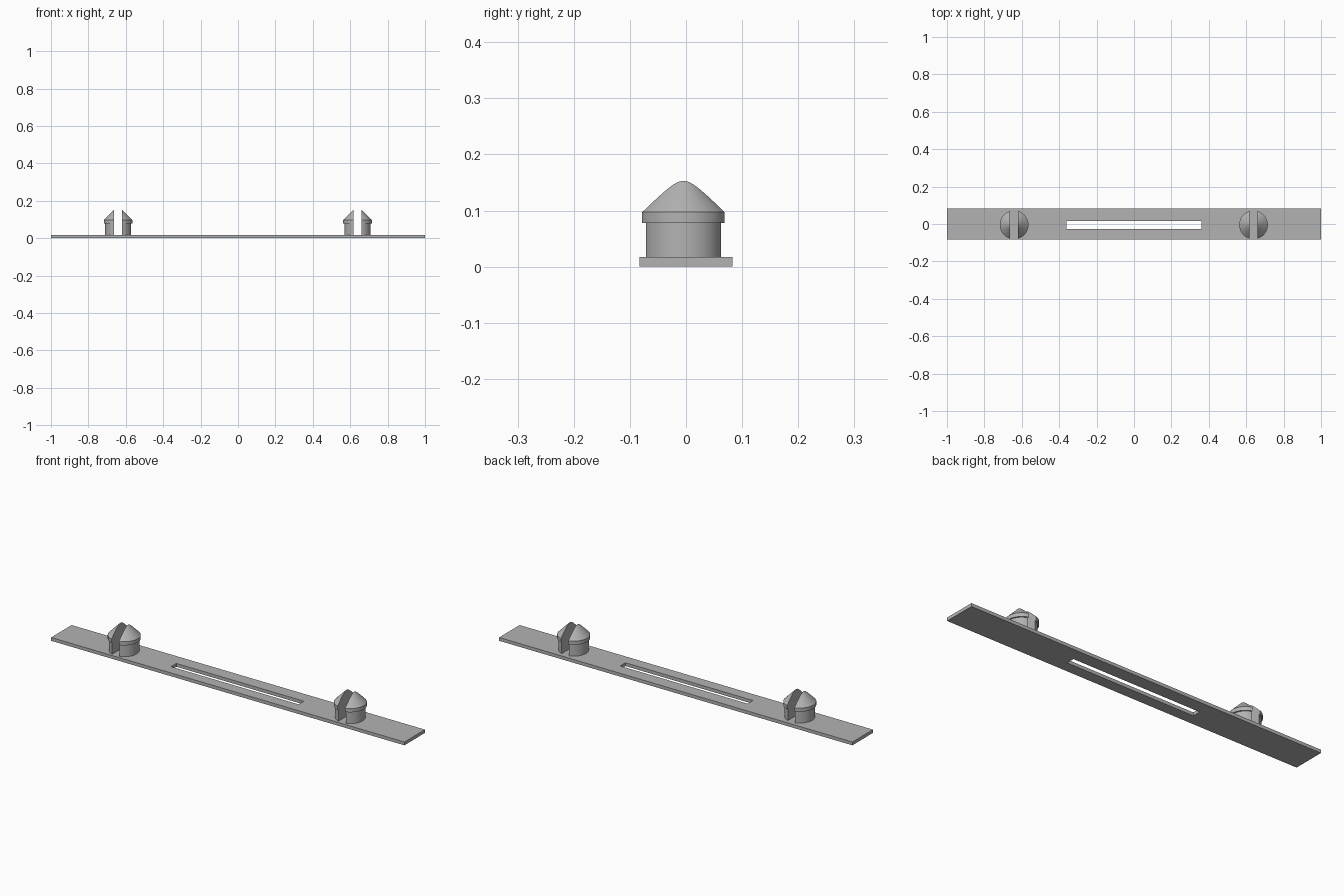
import bpy, bmesh, math
from mathutils import Vector

if "Cube" in bpy.data.objects:
    bpy.data.objects.remove(bpy.data.objects["Cube"], do_unlink=True)

grey = bpy.data.materials.new("plain grey")
grey.use_nodes = True
COLOUR = (0.45, 0.45, 0.45, 1)
grey.diffuse_color = COLOUR
grey.node_tree.nodes["Principled BSDF"].inputs["Base Color"].default_value = COLOUR

THICK = 0.017      # plate thickness
OFFSET_Y = -0.0045  # slot and pegs sit slightly forward of the plate centre
GAP = 0.021        # half width of the slit through each peg


def add_object(name, bm):
    bmesh.ops.recalc_face_normals(bm, faces=bm.faces)
    mesh = bpy.data.meshes.new(name)
    bm.to_mesh(mesh)
    bm.free()
    mesh.materials.append(grey)
    obj = bpy.data.objects.new(name, mesh)
    bpy.context.collection.objects.link(obj)
    return obj


# Flat plate with a long central slot: a frame of quads, extruded upward
def build_plate():
    bm = bmesh.new()

    def ring(hx, hy, cy):
        return [bm.verts.new((sx * hx, cy + sy * hy, 0))
                for sx, sy in ((-1, -1), (1, -1), (1, 1), (-1, 1))]

    outer = ring(1, 0.083, 0)
    inner = ring(0.361, 0.0215, OFFSET_Y)
    faces = []
    for i in range(4):
        j = (i + 1) % 4
        faces.append(bm.faces.new((outer[i], outer[j], inner[j], inner[i])))
    result = bmesh.ops.extrude_face_region(bm, geom=faces, use_keep_orig=True)
    top = [g for g in result["geom"] if isinstance(g, bmesh.types.BMVert)]
    bmesh.ops.translate(bm, verts=top, vec=(0, 0, THICK))
    return add_object("base_plate", bm)


# Half of a lathed snap peg: round stem, wider lip and cone, cut by the slit
def build_peg_half(name, centre_x, side):
    profile = [(0, THICK), (0.07, THICK), (0.07, 0.078), (0.0765, 0.078),
               (0.0765, 0.097), (0, 0.174)]
    bm = bmesh.new()
    verts = [bm.verts.new((r, 0, z)) for r, z in profile]
    edges = [bm.edges.new(pair) for pair in zip(verts, verts[1:])]
    bmesh.ops.spin(bm, geom=verts + edges, cent=(0, 0, 0), axis=(0, 0, 1),
                   angle=math.tau, steps=96)
    bmesh.ops.remove_doubles(bm, verts=bm.verts, dist=0.0001)
    cut = bmesh.ops.bisect_plane(
        bm, geom=bm.verts[:] + bm.edges[:] + bm.faces[:], dist=0.00001,
        plane_co=(side * GAP, 0, 0), plane_no=(side, 0, 0), clear_inner=True)
    rim = [g for g in cut["geom_cut"] if isinstance(g, bmesh.types.BMEdge)]
    bmesh.ops.contextual_create(bm, geom=rim)
    bmesh.ops.translate(bm, verts=bm.verts, vec=Vector((centre_x, OFFSET_Y, 0)))
    obj = add_object(name, bm)
    bpy.ops.object.select_all(action="DESELECT")
    obj.select_set(True)
    bpy.context.view_layer.objects.active = obj
    bpy.ops.object.shade_smooth_by_angle(angle=math.radians(30))


build_plate()
for peg, x in (("left_peg", 0.639), ("right_peg", -0.641)):
    for half, side in (("left_half", 1), ("right_half", -1)):
        build_peg_half(f"{peg}_{half}", x, side)
